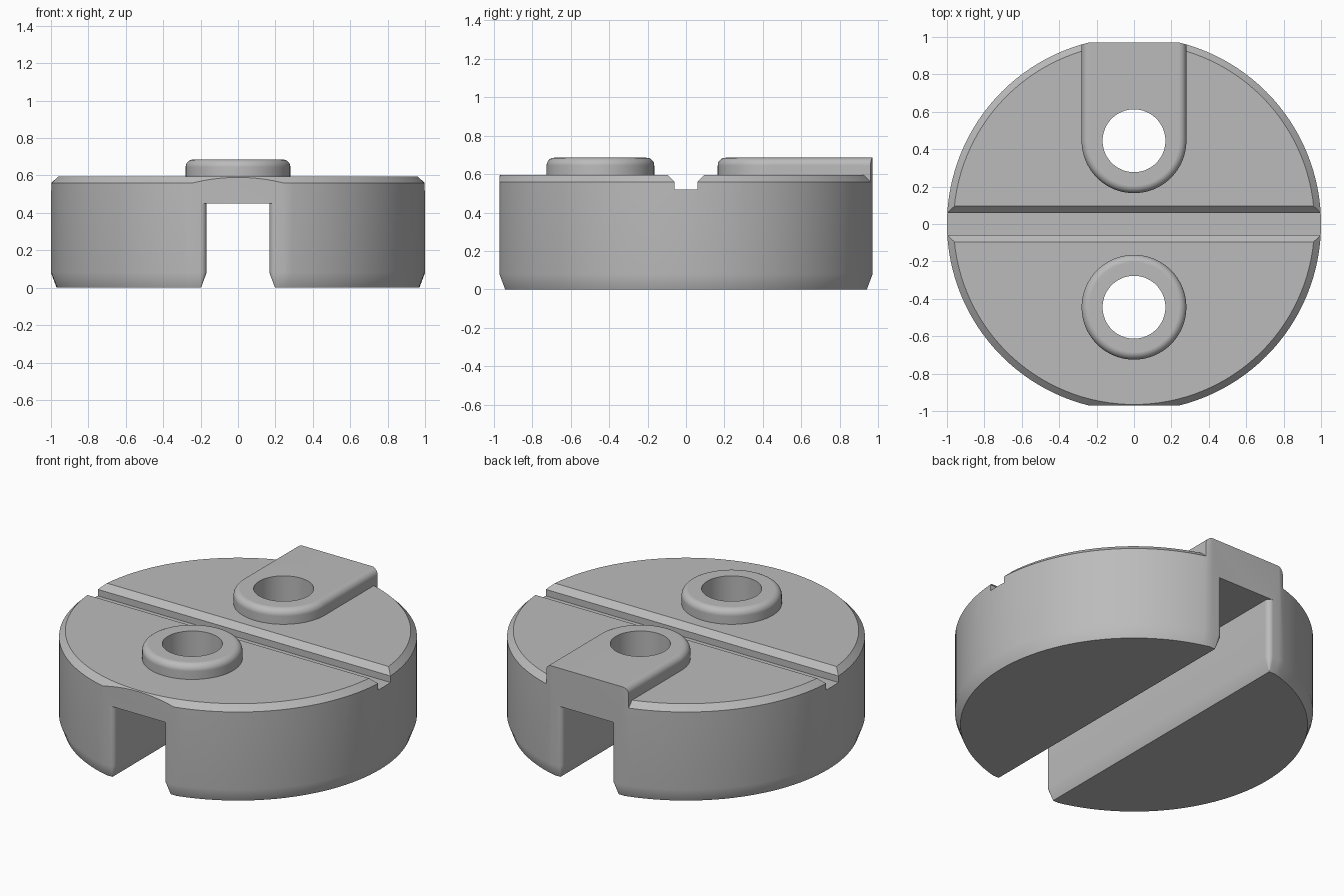
import bpy, bmesh, math
from mathutils import Vector

if "Cube" in bpy.data.objects:
    bpy.data.objects.remove(bpy.data.objects["Cube"])

SEG = 128
FLAT = 0.97        # distance of the front and back flats
HOLE_Y = 0.445     # hole and boss centres
TOP = 0.595        # deck height
BOSS_TOP = 0.685

grey = bpy.data.materials.new("plain grey")
grey.use_nodes = True
colour = (0.5, 0.5, 0.5, 1)
grey.diffuse_color = colour
grey.node_tree.nodes["Principled BSDF"].inputs["Base Color"].default_value = colour


def circle(r, y=0, n=SEG):
    return [(r * math.cos(2 * math.pi * i / n), y + r * math.sin(2 * math.pi * i / n))
            for i in range(n)]


def loft(name, levels):
    """Closed solid through (z, outline) levels, all outlines with equal counts."""
    bm = bmesh.new()
    rings = [[bm.verts.new((x, y, z)) for x, y in outline] for z, outline in levels]
    for low, high in zip(rings, rings[1:]):
        for i in range(len(low)):
            j = (i + 1) % len(low)
            bm.faces.new((low[i], low[j], high[j], high[i]))
    bm.faces.new(rings[0][::-1])
    bm.faces.new(rings[-1])
    bmesh.ops.recalc_face_normals(bm, faces=bm.faces)
    mesh = bpy.data.meshes.new(name)
    bm.to_mesh(mesh)
    bm.free()
    mesh.materials.append(grey)
    obj = bpy.data.objects.new(name, mesh)
    bpy.context.collection.objects.link(obj)
    return obj


def cut(obj, tool):
    """Subtract the tool from the object and discard the tool."""
    mod = obj.modifiers.new("cut", 'BOOLEAN')
    mod.operation = 'DIFFERENCE'
    mod.solver = 'EXACT'
    mod.object = tool
    bpy.context.view_layer.objects.active = obj
    bpy.ops.object.modifier_apply(modifier=mod.name)
    bpy.data.objects.remove(tool)


def rounded_levels(outline, r=0.04, steps=8):
    """Upright wall with a rounded top edge; outline(inset) gives each ring."""
    levels = [(0.3, outline(0))]
    for i in range(steps + 1):
        a = math.pi / 2 * i / steps
        levels.append((BOSS_TOP - r + r * math.sin(a), outline(r - r * math.cos(a))))
    return levels


def tab_outline(inset):
    r = 0.28 - inset
    arc = [math.pi + math.pi * i / 48 for i in range(49)]
    pts = [(r * math.cos(a), HOLE_Y + r * math.sin(a)) for a in arc]
    return pts + [(r, 1.4), (-r, 1.4)]


def slot_outline(d):
    """Plan of the slot with rounded, flaring ends; d widens it for the bevel."""
    r = 0.032 - d
    quarter = [(0.2 - r * math.cos(a), FLAT - 0.032 + r * math.sin(a))
               for a in (math.pi / 2 * i / 8 for i in range(9))]
    quarter.append((0.2, 1.3))
    right = [(x, -y) for x, y in reversed(quarter)] + quarter
    return right + [(-x, y) for x, y in reversed(right)]


# Round block with bevelled foot, tall enough to hold the raised bosses
body = loft("clamp_body", [(0, circle(0.97)), (0.08, circle(1)), (0.9, circle(1))])

# Front and back flats, with their bevelled foot
bm = bmesh.new()
bm.from_mesh(body.data)
for side in (-1, 1):
    for normal in ((0, side, 0), (0, side * 0.08, -0.03)):
        result = bmesh.ops.bisect_plane(
            bm, geom=bm.verts[:] + bm.edges[:] + bm.faces[:], dist=1e-6,
            plane_co=(0, side * FLAT, 0.08), plane_no=Vector(normal).normalized(),
            clear_outer=True)
        rim = [e for e in bm.edges if e.is_boundary]
        bmesh.ops.holes_fill(bm, edges=rim, sides=0)
bmesh.ops.recalc_face_normals(bm, faces=bm.faces)
bm.to_mesh(body.data)
bm.free()

# Waste above the bevelled deck, leaving the round boss and the back tab standing
waste = loft("waste", [(TOP, circle(0.965)), (0.46, circle(1.1)), (1, circle(1.1))])
cut(waste, loft("boss", rounded_levels(lambda i: circle(0.28 - i, -HOLE_Y))))
cut(waste, loft("tab", rounded_levels(tab_outline)))
cut(body, waste)

# Cross groove with bevelled lips
def strip(w):
    return [(-1.3, -w), (1.3, -w), (1.3, w), (-1.3, w)]

cut(body, loft("groove", [(0.52, strip(0.06)), (0.56, strip(0.06)), (0.62, strip(0.12))]))

# Underside slot with bevelled edges
cut(body, loft("slot", [(-0.1, slot_outline(0.03)), (0, slot_outline(0.03)),
                        (0.08, slot_outline(0)), (0.45, slot_outline(0))]))

# Two bolt holes down into the slot
for y in (-HOLE_Y, HOLE_Y):
    cut(body, loft("hole", [(0.4, circle(0.168, y, 64)), (1, circle(0.168, y, 64))]))

bpy.ops.object.select_all(action='DESELECT')
body.select_set(True)
bpy.context.view_layer.objects.active = body
bpy.ops.object.shade_smooth_by_angle(angle=math.radians(30))
weighted = body.modifiers.new("clean shading", 'WEIGHTED_NORMAL')
weighted.keep_sharp = True
